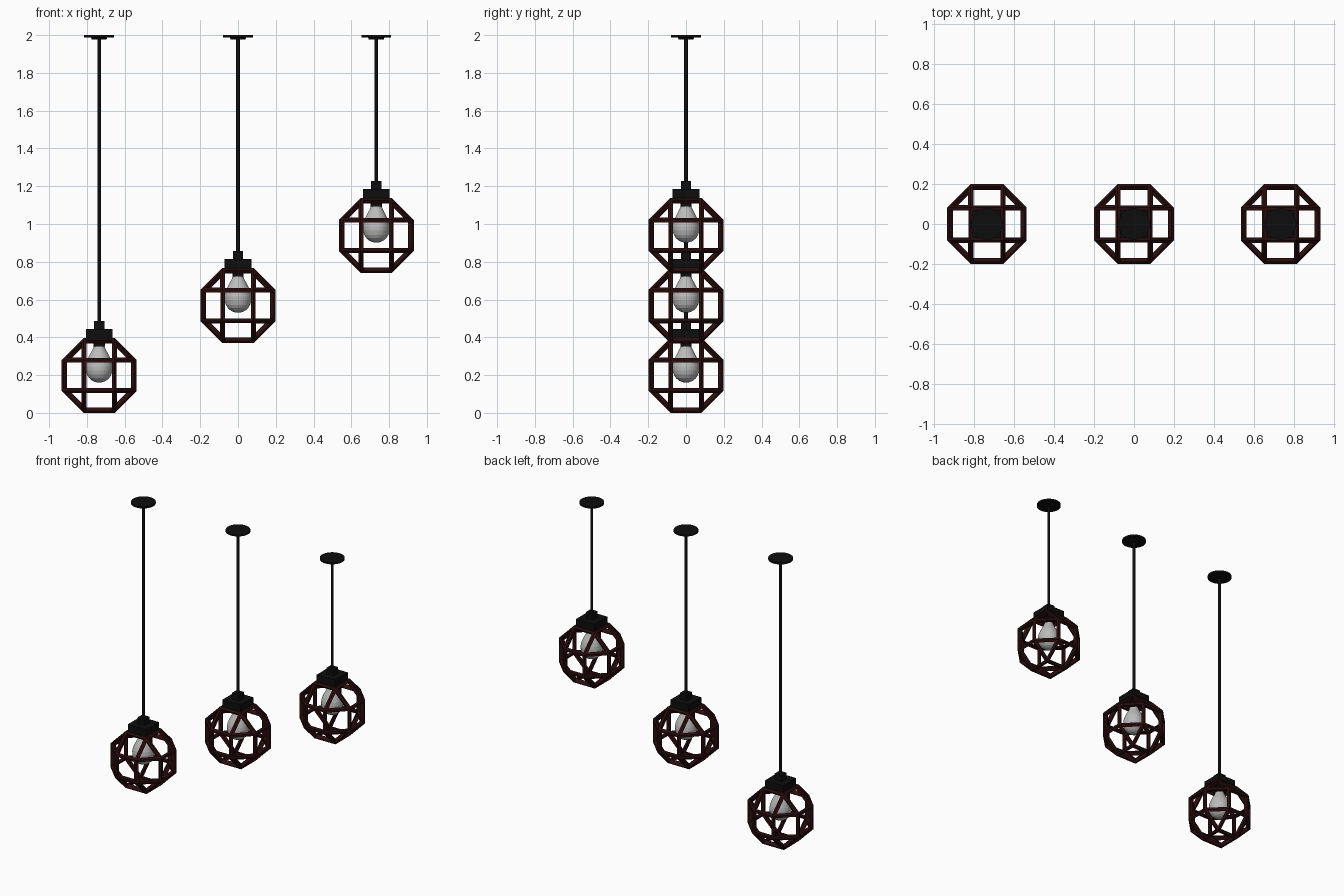
import bpy, bmesh, math
from itertools import permutations, product
from mathutils import Matrix

cube = bpy.data.objects.get("Cube")
if cube:
    bpy.data.objects.remove(cube, do_unlink=True)


def make_material(name, color):
    mat = bpy.data.materials.new(name)
    mat.use_nodes = True
    mat.diffuse_color = (*color, 1)
    bsdf = next(n for n in mat.node_tree.nodes if n.type == "BSDF_PRINCIPLED")
    bsdf.inputs["Base Color"].default_value = (*color, 1)
    return mat


BLACK = make_material("black metal", (0.004, 0.004, 0.004))
BROWN = make_material("dark red wood", (0.025, 0.004, 0.004))
GLASS = make_material("frosted bulb", (0.5, 0.5, 0.5))


def finish(name, bm, mat, location):
    bmesh.ops.recalc_face_normals(bm, faces=bm.faces[:])
    mesh = bpy.data.meshes.new(name)
    bm.to_mesh(mesh)
    bm.free()
    mesh.materials.append(mat)
    obj = bpy.data.objects.new(name, mesh)
    obj.location = location
    bpy.context.collection.objects.link(obj)
    return obj


def box(name, half, z0, z1, mat, location):
    bm = bmesh.new()
    size = Matrix.Diagonal((2 * half, 2 * half, z1 - z0, 1))
    bmesh.ops.create_cube(bm, size=1, matrix=Matrix.Translation((0, 0, (z0 + z1) / 2)) @ size)
    return finish(name, bm, mat, location)


def lathe(name, profile, sides, mat, location):
    bm = bmesh.new()
    verts = [bm.verts.new((r, 0, z)) for r, z in profile]
    edges = [bm.edges.new(pair) for pair in zip(verts, verts[1:])]
    bmesh.ops.spin(bm, geom=verts + edges, axis=(0, 0, 1), cent=(0, 0, 0),
                   angle=math.tau, steps=sides, use_merge=True)
    bmesh.ops.remove_doubles(bm, verts=bm.verts[:], dist=1e-5)
    return finish(name, bm, mat, location)


def cage(name, b, width, depth, location):
    # Hull of the 24 corners, opened up into a frame of flat bars
    a = b / (1 + math.sqrt(2))
    corners = {tuple(s * c for s, c in zip(signs, p))
               for p in permutations((a, a, b)) for signs in product((-1, 1), repeat=3)}
    bm = bmesh.new()
    for co in sorted(corners):
        bm.verts.new(co)
    bmesh.ops.convex_hull(bm, input=bm.verts[:])
    bmesh.ops.dissolve_limit(bm, angle_limit=math.radians(2),
                             verts=bm.verts[:], edges=bm.edges[:])
    panes = bm.faces[:]
    bmesh.ops.recalc_face_normals(bm, faces=panes)
    bmesh.ops.inset_individual(bm, faces=panes, thickness=width / 2, use_even_offset=True)
    bmesh.ops.delete(bm, geom=panes, context="FACES_ONLY")
    obj = finish(name, bm, BROWN, location)
    solid = obj.modifiers.new("bar depth", "SOLIDIFY")
    solid.thickness = depth
    solid.offset = -1
    solid.use_even_offset = True
    return obj


CAGE = 0.1985
CEILING = 2.0
BULB = [(0, 0.160), (0.020, 0.163), (0.038, 0.171), (0.053, 0.184), (0.064, 0.202),
        (0.070, 0.224), (0.071, 0.246), (0.067, 0.268), (0.059, 0.290), (0.049, 0.310),
        (0.039, 0.328), (0.031, 0.344), (0.027, 0.360), (0, 0.360)]

for side, x, z in (("right", -0.735, 0), ("middle", 0, 0.37), ("left", 0.732, 0.741)):
    base = (x, 0, z)
    top = CEILING - z
    cage(side + "_cage", CAGE, 0.029, 0.027, (x, 0, z + CAGE))
    # Fitting on top of the cage and socket inside it
    box(side + "_cap_block", 0.071, 0.393, 0.444, BLACK, base)
    box(side + "_cord_grip", 0.027, 0.444, 0.487, BLACK, base)
    box(side + "_socket", 0.030, 0.352, 0.394, BLACK, base)
    lathe(side + "_bulb", BULB, 32, GLASS, base)
    # Cord and ceiling plate
    lathe(side + "_cord", [(0, 0.48), (0.0095, 0.48), (0.0095, top - 0.01), (0, top - 0.01)],
          12, BLACK, base)
    lathe(side + "_ceiling_plate",
          [(0, top), (0.079, top), (0.079, top - 0.012), (0.042, top - 0.014),
           (0.040, top - 0.022), (0, top - 0.022)], 32, BLACK, base)
